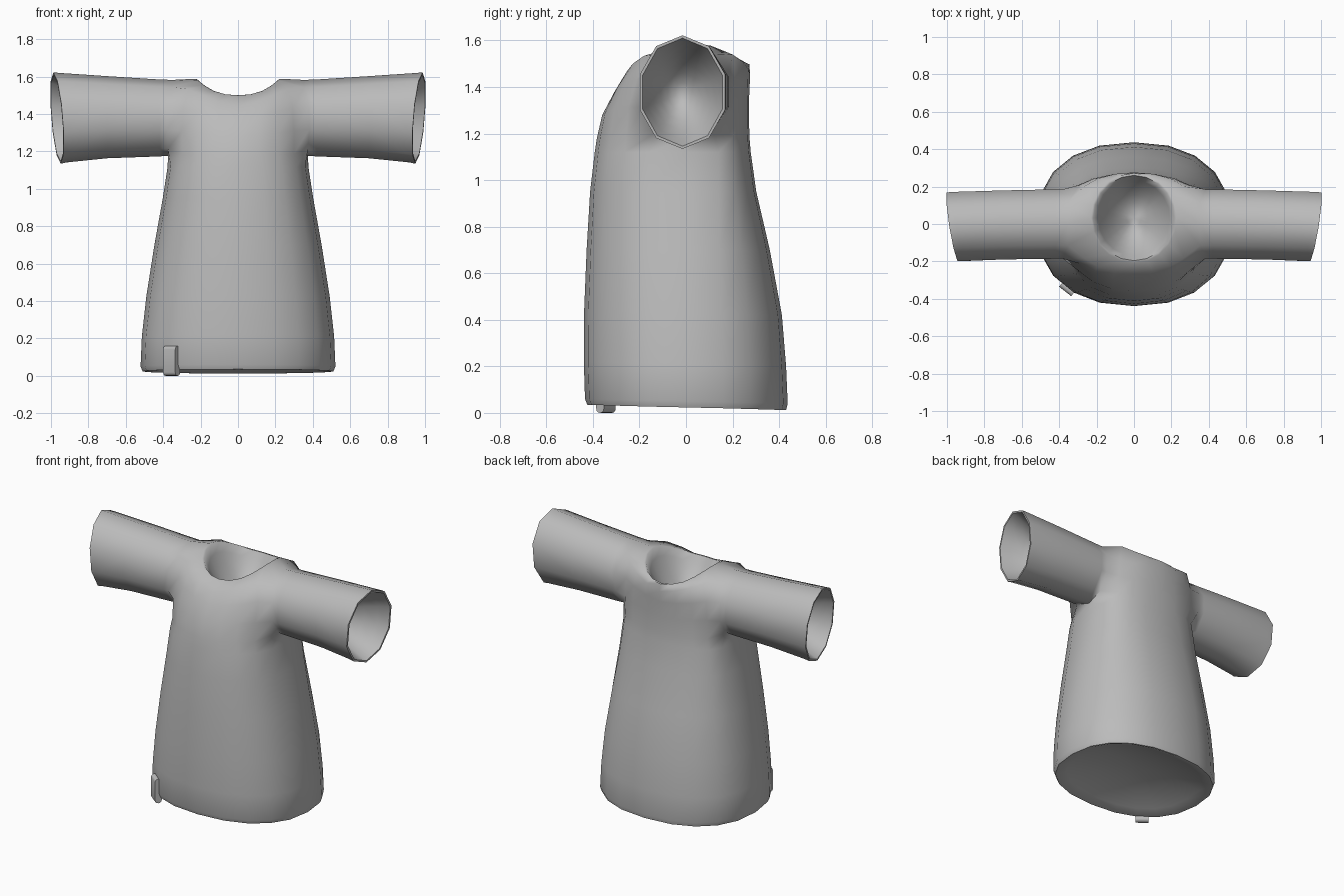
import bpy, bmesh, math
from mathutils import Matrix, Vector

if "Cube" in bpy.data.objects:
    bpy.data.objects.remove(bpy.data.objects["Cube"])

N = 20  # sides around the torso
TAU = 2 * math.pi


def material(name, rgb):
    m = bpy.data.materials.new(name)
    m.diffuse_color = (*rgb, 1)
    m.use_nodes = True
    m.node_tree.nodes["Principled BSDF"].inputs["Base Color"].default_value = m.diffuse_color
    return m


def finish(name, bm, mat, angle):
    bmesh.ops.recalc_face_normals(bm, faces=bm.faces)
    me = bpy.data.meshes.new(name)
    bm.to_mesh(me)
    bm.free()
    me.materials.append(mat)
    ob = bpy.data.objects.new(name, me)
    bpy.context.collection.objects.link(ob)
    bpy.ops.object.select_all(action='DESELECT')
    ob.select_set(True)
    bpy.context.view_layer.objects.active = ob
    bpy.ops.object.shade_smooth_by_angle(angle=math.radians(angle))
    return ob


def bridge(bm, a, b):
    n = len(a)
    for i in range(n):
        j = (i + 1) % n
        bm.faces.new((a[i], a[j], b[j], b[i]))


def hollow(bm, loop, inward, depth, rim=0.012):
    """Thin rim, then a smooth bowl-shaped lining that closes an opening."""
    mid = sum((v.co for v in loop), Vector()) / len(loop)
    inward = Vector(inward)
    base = [v.co.lerp(mid, rim / (v.co - mid).length) for v in loop]
    prev = loop
    for s in (1, 0.88, 0.72, 0.54, 0.36, 0.18):
        ring = []
        for p in base:
            q = mid + (p - mid) * s + inward * depth * (1 - s * s)
            ring.append(bm.verts.new(q))
        bridge(bm, prev, ring)
        prev = ring
    tip = bm.verts.new(mid + inward * depth)
    for i in range(len(prev)):
        bm.faces.new((prev[i], prev[(i + 1) % len(prev)], tip))


cloth = material("grey_cloth", (0.5, 0.5, 0.5))

# Torso rings: z front, z back, side rise, half width, front y, back y, front/back roundness
RINGS = [
    (0.035, 0.012, 0, 0.510, -0.424, 0.430, 0.85, 0.85),
    (0.06, 0.04, 0, 0.521, -0.434, 0.437, 0.85, 0.85),
    (0.22, 0.20, 0, 0.514, -0.439, 0.430, 0.85, 0.85),
    (0.43, 0.42, 0, 0.490, -0.438, 0.412, 0.85, 0.83),
    (0.70, 0.70, 0, 0.447, -0.427, 0.360, 0.83, 0.78),
    (0.95, 0.95, 0, 0.402, -0.412, 0.302, 0.8, 0.65),
    (1.12, 1.12, 0, 0.376, -0.392, 0.278, 0.75, 0.58),
    (1.18, 1.18, 0.01, 0.370, -0.383, 0.273, 0.75, 0.55),
    (1.28, 1.28, 0.04, 0.370, -0.360, 0.270, 0.7, 0.5),
    (1.38, 1.38, 0.07, 0.360, -0.307, 0.272, 0.7, 0.5),
    (1.44, 1.45, 0.12, 0.330, -0.264, 0.276, 0.7, 0.6),
]
ARM = 7  # ring where the armhole starts

bm = bmesh.new()
rows = []
for r, (zf, zb, rise, a, yf, yb, ef, eb) in enumerate(RINGS):
    row = []
    for i in range(N):
        c, s = math.cos(TAU * i / N), math.sin(TAU * i / N)
        x = a * math.copysign(abs(c) ** (0.88 if r < ARM else 1), c)
        y = yb * abs(s) ** eb if s > 0 else yf * abs(s) ** ef
        z = (zf + zb) / 2 + (zb - zf) / 2 * s + rise * abs(c) ** 1.3
        row.append(bm.verts.new((x, y, z)))
    rows.append(row)

# Neckline, dipping at front and back
rows.append([bm.verts.new((0.23 * math.cos(t), 0.032 + 0.24 * math.sin(t),
                           1.498 + 0.090 * abs(math.cos(t)) ** 2.5))
             for t in (TAU * i / N for i in range(N))])

# Torso skin, leaving two armholes open
for r in range(len(rows) - 1):
    for i in range(N):
        if ARM <= r < ARM + 3 and i in (N - 1, 0, N // 2 - 1, N // 2):
            continue
        j = (i + 1) % N
        bm.faces.new((rows[r][i], rows[r][j], rows[r + 1][j], rows[r + 1][i]))

# Ten-sided sleeves: x, bottom z, top z, centre y, half depth
SLEEVE = [(0.42, 1.173, 1.584, 0.0, 0.195), (0.70, 1.163, 1.602, -0.005, 0.194),
          (0.93, 1.141, 1.619, -0.013, 0.194), (0.965, 1.134, 1.622, -0.015, 0.193)]
STEPS = [(0, 0), (0, 1), (1, 1), (2, 1), (3, 1), (3, 0), (3, -1), (2, -1), (1, -1), (0, -1)]
for side in (1, -1):
    loop = []
    for k, (dr, di) in enumerate(STEPS):
        i = di % N if side > 0 else (N // 2 - di) % N
        v = rows[ARM + dr][i]
        t = TAU * k / 10
        v.co = (side * (0.37 + 0.012 * math.sin(t) ** 2 - 0.02 * (dr == 3)),
                0.195 * math.sin(t), 1.379 - 0.203 * math.cos(t))
        loop.append(v)
    for n, (x, z0, z1, cy, ry) in enumerate(SLEEVE):
        ring = []
        for k in range(10):
            t = TAU * k / 10
            y = cy + ry * math.sin(t)
            dz = -(z1 - z0) / 2 * math.cos(t)
            slant = (0.16 * y + 0.08 * dz) if n > 1 else 0   # tilted cuff
            ring.append(bm.verts.new((side * (x + slant + 0.005 * (n > 1)), y, (z0 + z1) / 2 + dz)))
        bridge(bm, loop, ring)
        loop = ring
    hollow(bm, loop, (-side, 0, 0), 0.30)
hollow(bm, rows[-1], (0, 0, -1), 0.22)   # neck lining
hollow(bm, rows[0], (0, 0, 1), 0.10)     # hem lining
for v in [v for v in bm.verts if not v.link_faces]:
    bm.verts.remove(v)
finish("shirt", bm, cloth, 62)

# Small folded tag clipped over the hem
bm = bmesh.new()
bmesh.ops.create_cube(bm, size=1, matrix=Matrix.Translation((-0.355, -0.344, 0.08))
                      @ Matrix.Rotation(math.radians(-38), 4, 'Z')
                      @ Matrix.Diagonal((0.082, 0.042, 0.16, 1)))
edges = [e for e in bm.edges if abs(e.verts[0].co.z - e.verts[1].co.z) < 0.01
         and (e.verts[0].co - e.verts[1].co).length > 0.06]
bmesh.ops.bevel(bm, geom=edges, offset=0.019, segments=3, affect='EDGES', profile=0.5)
finish("hem_tag", bm, cloth, 40)
